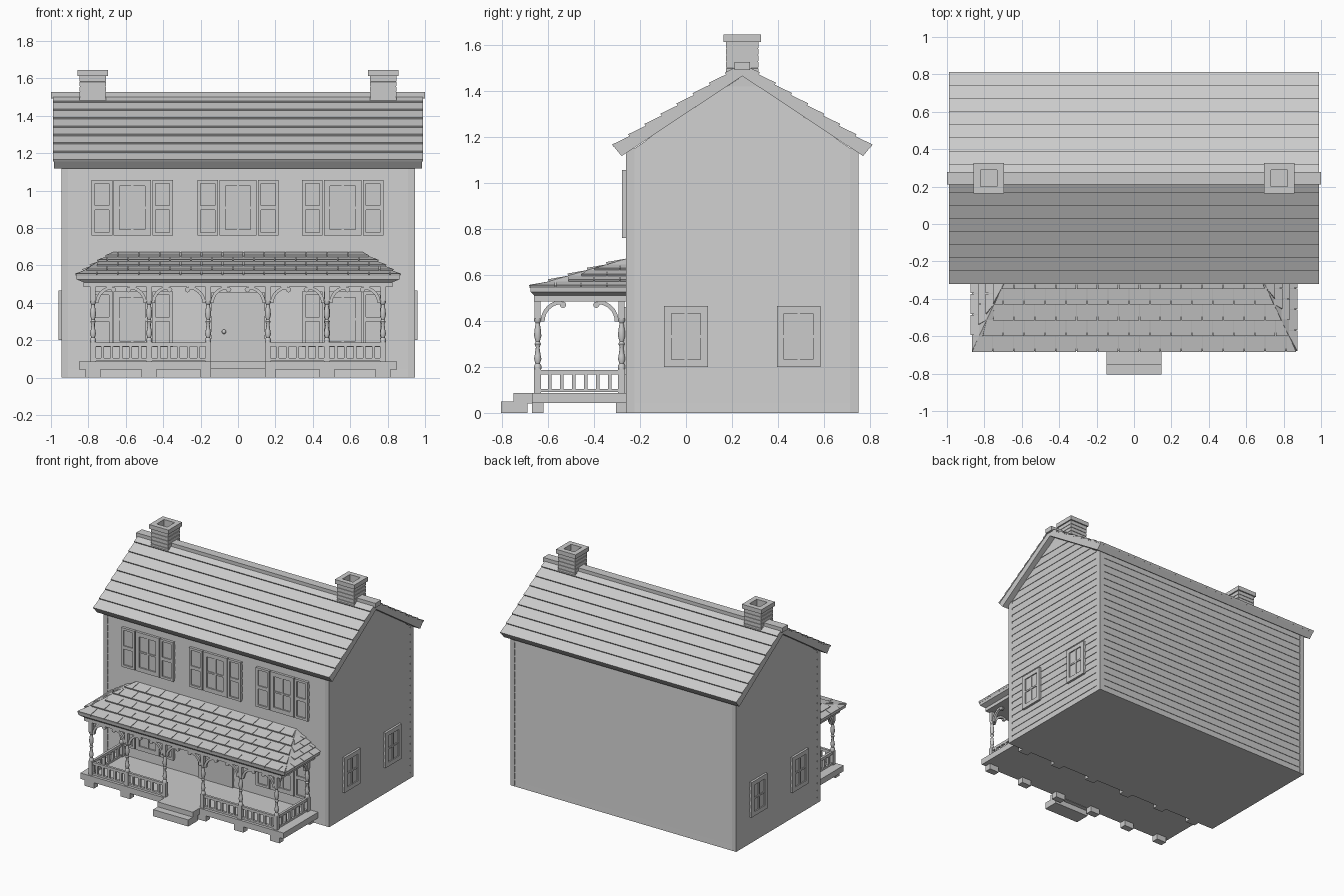
import bpy, bmesh
from math import cos, sin, pi
from mathutils import Vector as V

if "Cube" in bpy.data.objects:
    bpy.data.objects.remove(bpy.data.objects["Cube"], do_unlink=True)

GREY = (0.6, 0.6, 0.6, 1)
mat = bpy.data.materials.new("plain grey")
mat.use_nodes = True
mat.diffuse_color = GREY
mat.node_tree.nodes["Principled BSDF"].inputs["Base Color"].default_value = GREY

# House dimensions
WX, YF, YB = 0.945, -0.26, 0.75
YM, EAVE, PEAK = 0.245, 1.13, 1.465
DECK, BEAM = 0.087, 0.49


def part(name, build, smooth=False):
    bm = bmesh.new()
    build(bm)
    bmesh.ops.recalc_face_normals(bm, faces=bm.faces)
    me = bpy.data.meshes.new(name)
    bm.to_mesh(me)
    bm.free()
    me.materials.append(mat)
    ob = bpy.data.objects.new(name, me)
    bpy.context.collection.objects.link(ob)
    if smooth:
        bpy.ops.object.select_all(action='DESELECT')
        ob.select_set(True)
        bpy.context.view_layer.objects.active = ob
        bpy.ops.object.shade_smooth_by_angle(angle=pi / 5)


def loft(bm, rings):
    """Skin closed rings of equal length and cap both ends."""
    rs = [[bm.verts.new(p) for p in r] for r in rings]
    n = len(rs[0])
    for a, b in zip(rs, rs[1:]):
        for i in range(n):
            j = (i + 1) % n
            bm.faces.new((a[i], a[j], b[j], b[i]))
    bm.faces.new(rs[0])
    bm.faces.new(rs[-1])


def rect(x0, x1, y0, y1, z):
    return [(x0, y0, z), (x1, y0, z), (x1, y1, z), (x0, y1, z)]


def box(bm, x0, x1, y0, y1, z0, z1):
    loft(bm, [rect(x0, x1, y0, y1, z0), rect(x0, x1, y0, y1, z1)])


def prism_x(bm, profile, half):
    loft(bm, [[(s * half, y, z) for y, z in profile] for s in (-1, 1)])


# Wall mappings: along the wall, outward, up
def front(u, d, z): return (u, YF - d, z)
def back(u, d, z): return (u, YB + d, z)
def left(u, d, z): return (WX + d, u, z)
def right(u, d, z): return (-WX - d, u, z)


def plate(bm, wall, u0, u1, z0, z1, d):
    loft(bm, [[wall(u, e, z) for u, z in ((u0, z0), (u1, z0), (u1, z1), (u0, z1))]
              for e in (-0.008, d)])


def panel(bm, wall, u0, u1, z0, z1, cols, rows, border, bar, depth):
    """Framed panel with recessed fields."""
    plate(bm, wall, u0, u1, z0, z1, depth * 0.4)
    for a, b in ((u0, u0 + border), (u1 - border, u1)):
        plate(bm, wall, a, b, z0, z1, depth)
    for a, b in ((z0, z0 + border), (z1 - border, z1)):
        plate(bm, wall, u0 + border, u1 - border, a, b, depth)
    for i in range(1, cols):
        u = u0 + border + (u1 - u0 - 2 * border) * i / cols
        plate(bm, wall, u - bar / 2, u + bar / 2, z0 + border, z1 - border, depth * 0.8)
    for i in range(1, rows):
        z = z0 + border + (z1 - z0 - 2 * border) * i / rows
        plate(bm, wall, u0 + border, u1 - border, z - bar / 2, z + bar / 2, depth * 0.85)


# Main body with gables
part("house_body", lambda bm: prism_x(bm, [
    (YF + .005, 0), (YB - .005, 0), (YB - .005, EAVE), (YM, PEAK), (YF + .005, EAVE)], WX - .005))


# Lapped boards between corner boards
def siding(bm):
    pitch = 0.055
    for wall, a, b, gable in ((front, -WX, WX, 0), (back, -WX, WX, 0),
                              (left, YF, YB, 1), (right, YF, YB, 1)):
        z = -0.01
        while z < (PEAK - 0.06 if gable else EAVE - 0.02):
            z0, z1 = max(z, 0), z + pitch
            ends = []
            for h in (z0, z1):
                w = (PEAK - h) / 0.663 if h > EAVE - .03 and gable else 9
                ends.append((max(a + .035, YM - w) if gable else a + .035,
                             min(b - .035, YM + w) if gable else b - .035))
            (p, q), (r, s) = ends
            loft(bm, [[wall(p, -.008, z0), wall(q, -.008, z0), wall(q, 0, z0), wall(p, 0, z0)],
                      [wall(r, -.008, z1), wall(s, -.008, z1), wall(s, -.004, z1), wall(r, -.004, z1)]])
            z += pitch


part("siding", siding)


def corners(bm):
    for x in (-WX, WX - .037):
        for y in (YF, YB - .037):
            box(bm, x, x + .037, y, y + .037, 0, EAVE + .02)


part("corner_boards", corners)


# Shingle courses laid on a sloping quadrilateral
def shingles(bm, a0, b0, a1, b1, rows, width, gap=0.004, lift=0.012):
    a0, b0, a1, b1 = map(V, (a0, b0, a1, b1))
    length = (b0 - a0).length
    e = (b0 - a0) / length
    ia, ib = (a1 - a0).dot(e), (b1 - b0).dot(e)
    up = a1 - a0 - e * ia
    n = e.cross(up).normalized()
    for r in range(rows):
        t0, t1 = r / rows, (r + 1) / rows
        s = -width * (0.5 if r % 2 else 0)
        while s < length:
            def clip(v, t): return min(max(v, ia * t), length + ib * t)
            p, q = s + gap / 2, s + width - gap / 2
            c = [(t0, clip(p, t0)), (t0, clip(q, t0)), (t1, clip(q, t1)), (t1, clip(p, t1))]
            if c[1][1] - c[0][1] > .01 and c[2][1] - c[3][1] > .002:
                base = [a0 + up * t + e * v for t, v in c]
                loft(bm, [[k - n * .002 for k in base],
                          [k + n * (lift if i < 2 else .002) for i, k in enumerate(base)]])
            s += width


# Main roof
def roof(bm):
    prism_x(bm, [(-.28, 1.117), (-.313, 1.157), (YM, 1.515), (.803, 1.157),
                 (.77, 1.117), (YM, PEAK)], 0.985)
    for s in (-1, 1):
        shingles(bm, (-s * .988, YM - s * .56, 1.157), (s * .988, YM - s * .56, 1.157),
                 (-s * .988, YM, 1.515), (s * .988, YM, 1.515), 8, 4, 0)


part("main_roof", roof)
part("ridge_cap", lambda bm: box(bm, -1, 1, YM - .033, YM + .033, 1.492, 1.527))


# Hollow chimneys with shallow brick joints
def chimneys(bm):
    for x in (-.777, .777):
        def ring(r, z): return rect(x - r, x + r, YM - r, YM + r, z)
        rings = [ring(.071, 1.40)]
        for i in range(5):
            z = 1.47 + i * .028
            rings += [ring(.071, z), ring(.068, z + .001), ring(.068, z + .004), ring(.071, z + .005)]
        rings += [ring(.071, 1.613), ring(.081, 1.613), ring(.081, 1.645),
                  ring(.044, 1.645), ring(.044, 1.56)]
        loft(bm, rings)


part("chimneys", chimneys)


# Windows and shutters
def front_windows(bm):
    for u, z in ((-.565, .908), (0, .908), (.56, .908), (-.565, .312), (.56, .312)):
        panel(bm, front, u - .1, u + .1, z - .148, z + .148, 2, 2, .032, .012, .017)


def shutters(bm):
    for u, z in ((-.565, .908), (0, .908), (.56, .908), (-.565, .312), (.56, .312)):
        for s in (-.162, .162):
            panel(bm, front, u + s - .055, u + s + .055, z - .148, z + .148, 1, 2, .017, .025, .018)


def side_windows(bm):
    for wall in (left, right):
        for y in (0, .49):
            panel(bm, wall, y - .095, y + .095, .2, .465, 2, 2, .032, .012, .014)


part("front_windows", front_windows)
part("shutters", shutters)
part("side_windows", side_windows)

# Door
part("front_door", lambda bm: plate(bm, front, -.145, .145, .045, .455, .01))


def knob(bm):
    ret = bmesh.ops.create_uvsphere(bm, u_segments=12, v_segments=8, radius=.012)
    bmesh.ops.translate(bm, verts=ret["verts"], vec=(-.075, YF - .02, .245))


part("door_knob", knob, True)

# Porch deck, feet and steps
POSTS = (-.775, -.475, -.16, .16, .475, .775)
PY, WY = -.645, -.28
part("porch_deck", lambda bm: box(bm, -.85, .85, -.67, YF + .01, .043, DECK))


def feet(bm):
    for x in POSTS:
        box(bm, x - .04, x + .04, -.67, -.62, 0, .045)
        box(bm, x - .04, x + .04, -.305, YF, 0, .045)


part("porch_feet", feet)


def steps(bm):
    box(bm, -.147, .147, -.805, -.69, 0, .05)
    box(bm, -.147, .147, -.75, -.66, .04, DECK)


part("porch_steps", steps)

# Turned posts
SPOTS = [(x, PY) for x in POSTS] + [(-.775, WY), (.775, WY)]
TURNING = ((.19, .016), (.205, .016), (.215, .010), (.235, .016), (.25, .013), (.285, .008),
           (.30, .014), (.31, .009), (.335, .016), (.36, .014), (.39, .009), (.40, .015), (.41, .015))


def posts(bm):
    for x, y in SPOTS:
        box(bm, x - .015, x + .015, y - .015, y + .015, DECK - .005, .19)
        box(bm, x - .013, x + .013, y - .013, y + .013, .41, BEAM + .005)
        loft(bm, [[(x + r * cos(k * pi / 6), y + r * sin(k * pi / 6), z) for k in range(12)]
                  for z, r in TURNING])


part("porch_posts", posts, True)


# Curved brackets under the beam
def bracket(bm, x, y, dx, dy):
    n = V((-dy, dx, 0)) * .009
    rings = []
    for k in range(9):
        a = pi - k * pi / 16
        c, s = cos(a), sin(a)
        ring = []
        for r, side in ((.075, 1), (.092, 1), (.092, -1), (.075, -1)):
            ring.append(V((x, y, .398 + r * s)) + V((dx, dy, 0)) * (.105 + r * c) + n * side)
        rings.append(ring)
    loft(bm, rings)
    # Scroll at the tip
    loft(bm, [[V((x, y, .47 + .014 * sin(k * pi / 4))) + V((dx, dy, 0)) * (.11 + .014 * cos(k * pi / 4))
               + n * s for k in range(8)] for s in (-1, 1)])


def brackets(bm):
    for i, x in enumerate(POSTS):
        if i:
            bracket(bm, x, PY, -1, 0)
        if i < 5:
            bracket(bm, x, PY, 1, 0)
    for x in (POSTS[0], POSTS[-1]):
        bracket(bm, x, PY, 0, 1)
        bracket(bm, x, WY, 0, -1)


part("porch_brackets", brackets, True)


# Railings
def railing(bm, p, q):
    p, q = V(p), V(q)
    d = (q - p).normalized()
    w = V((-d.y, d.x)) * .009

    def bar(a, b, z0, z1):
        loft(bm, [[(*(k + w * s), z) for k, s in ((a, -1), (b, -1), (b, 1), (a, 1))] for z in (z0, z1)])
    bar(p, q, .167, .187)
    bar(p, q, .09, .104)
    n = round((q - p).length / .052)
    for i in range(1, n):
        c = p.lerp(q, i / n)
        bar(c - d * .008, c + d * .008, .1, .17)


def railings(bm):
    for i in (0, 1, 3, 4):
        railing(bm, (POSTS[i], PY), (POSTS[i + 1], PY))
    for x in (POSTS[0], POSTS[-1]):
        railing(bm, (x, PY), (x, WY))


part("porch_railings", railings)


# Hipped porch roof with flared fascia
def porch_roof(bm):
    loft(bm, [rect(-w, w, y, YF + .004, z) for w, y, z in (
        (.825, -.66, .485), (.825, -.66, .51), (.862, -.675, .525), (.865, -.678, .548), (.67, YF - .001, .67))])


def porch_shingles(bm):
    e, t, yf, zf, zt = .867, .668, -.68, .545, .669
    shingles(bm, (-e, yf, zf), (e, yf, zf), (-t, YF, zt), (t, YF, zt), 5, .112)
    shingles(bm, (e, yf, zf), (e, YF, zf), (t, YF, zt), (t, YF, zt), 5, .112)
    shingles(bm, (-e, YF, zf), (-e, yf, zf), (-t, YF, zt), (-t, YF, zt), 5, .112)


part("porch_roof", porch_roof)
part("porch_shingles", porch_shingles)
